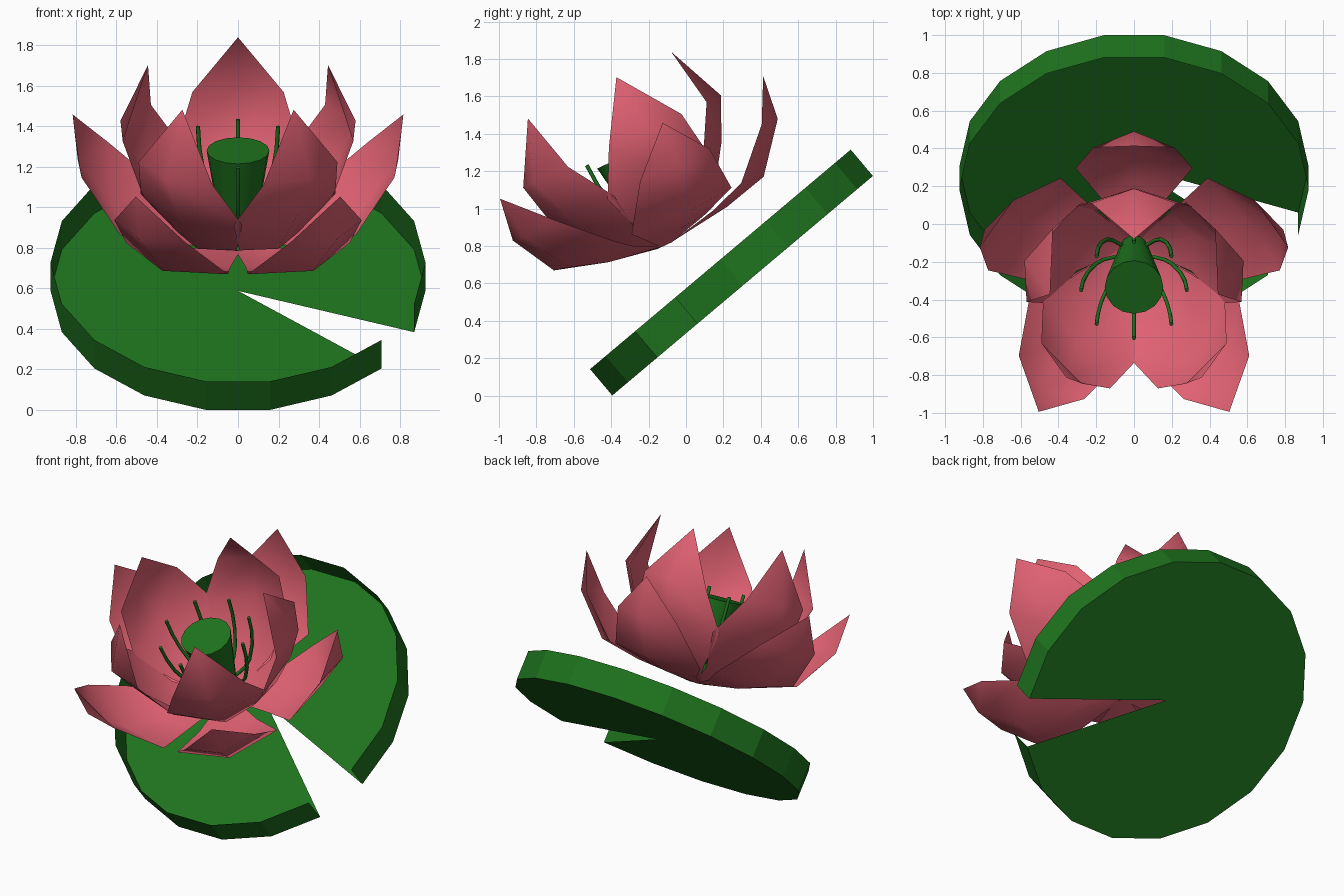
import bpy, bmesh
from math import sin, cos, radians
from mathutils import Matrix

if "Cube" in bpy.data.objects:
    bpy.data.objects.remove(bpy.data.objects["Cube"])


def material(name, rgb):
    m = bpy.data.materials.new(name)
    m.diffuse_color = (*rgb, 1)
    m.use_nodes = True
    m.node_tree.nodes["Principled BSDF"].inputs["Base Color"].default_value = m.diffuse_color
    return m


GREEN = material("leaf_green", (0.013, 0.17, 0.013))
PINK = material("petal_pink", (0.75, 0.12, 0.17))

# The pad and the flower each lean forward about x
PAD = Matrix.Translation((0, 0.3025, 0.5875)) @ Matrix.Rotation(radians(40.1), 4, 'X')
FLOWER = Matrix.Translation((0, -0.112, 0.803)) @ Matrix.Rotation(radians(25), 4, 'X')


def finish(name, bm, frame, mat, smooth):
    bmesh.ops.recalc_face_normals(bm, faces=bm.faces[:])
    mesh = bpy.data.meshes.new(name)
    bm.to_mesh(mesh)
    bm.free()
    mesh.materials.append(mat)
    for p in mesh.polygons:
        p.use_smooth = smooth
    ob = bpy.data.objects.new(name, mesh)
    ob.matrix_world = frame
    bpy.context.collection.objects.link(ob)
    return ob


# Lily pad: 18-sided open dish with one wedge missing
bm = bmesh.new()
R, DEPTH = 0.925, 0.184
angles = [radians(130 + 20 * i) for i in range(18)]
centre = bm.verts.new((0, 0, 0))
low = [bm.verts.new((R * sin(a), R * cos(a), 0)) for a in angles]
high = [bm.verts.new((R * sin(a), R * cos(a), DEPTH)) for a in angles]
for i in range(17):
    bm.faces.new((centre, low[i], low[i + 1]))
    bm.faces.new((low[i], high[i], high[i + 1], low[i + 1]))
finish("lily_pad", bm, PAD, GREEN, False)


# Petals: rows of (mid radius, mid height, edge radius, edge height, half width)
OUTER = [(0.03, 0.0, 0.03, 0.0, 0.035),
         (0.388, 0.047, 0.31, 0.06, 0.18),
         (0.633, 0.11, 0.51, 0.13, 0.31),
         (0.832, 0.359, 0.742, 0.368, 0.215)]
INNER = [(0.03, 0.0, 0.03, 0.0, 0.035),
         (0.34, 0.12, 0.26, 0.13, 0.18),
         (0.505, 0.37, 0.39, 0.353, 0.31),
         (0.61, 0.60, 0.525, 0.60, 0.225)]


def petal(name, rows, tip, angle):
    bm = bmesh.new()
    s, c = sin(angle), cos(angle)

    def vert(r, lat, h):
        return bm.verts.new((r * s + lat * c, r * c - lat * s, h))

    grid = [(vert(er, -w, eh), vert(mr, 0, mh), vert(er, w, eh))
            for mr, mh, er, eh, w in rows]
    for a, b in zip(grid, grid[1:]):
        for j in range(2):
            bm.faces.new((a[j], a[j + 1], b[j + 1], b[j]))
    point = vert(tip[0], 0, tip[1])
    for j in range(2):
        bm.faces.new((grid[-1][j], grid[-1][j + 1], point))
    finish(name, bm, FLOWER, PINK, True)


for i in range(5):
    a = radians(72 * i)
    petal(f"outer_petal_{i + 1}", OUTER, (0.858, 0.599), a)
    petal(f"inner_petal_{i + 1}", INNER, (0.467, 0.925), a)

# Seed pod: tapered cup in the middle
bm = bmesh.new()
bmesh.ops.create_cone(bm, cap_ends=True, segments=16, radius1=0.075, radius2=0.155,
                      depth=0.486, matrix=Matrix.Translation((0, 0, 0.283)))
pod = finish("seed_pod", bm, FLOWER, GREEN, True)
bpy.context.view_layer.objects.active = pod
pod.select_set(True)
bpy.ops.object.shade_smooth_by_angle(angle=radians(40))

# Stamens: eight thin curved tubes around the pod
PATH = [(0.03, 0.11), (0.10, 0.145), (0.16, 0.18), (0.20, 0.23),
        (0.245, 0.34), (0.27, 0.45), (0.28, 0.565)]
curve = bpy.data.curves.new("stamens", 'CURVE')
curve.dimensions = '3D'
curve.bevel_depth = 0.011
curve.bevel_resolution = 1
curve.use_fill_caps = True
curve.materials.append(GREEN)
for i in range(8):
    a = radians(45 * i)
    sp = curve.splines.new('POLY')
    sp.points.add(len(PATH) - 1)
    for p, (r, h) in zip(sp.points, PATH):
        p.co = (r * sin(a), r * cos(a), h, 1)
stamens = bpy.data.objects.new("stamens", curve)
stamens.matrix_world = FLOWER
bpy.context.collection.objects.link(stamens)
